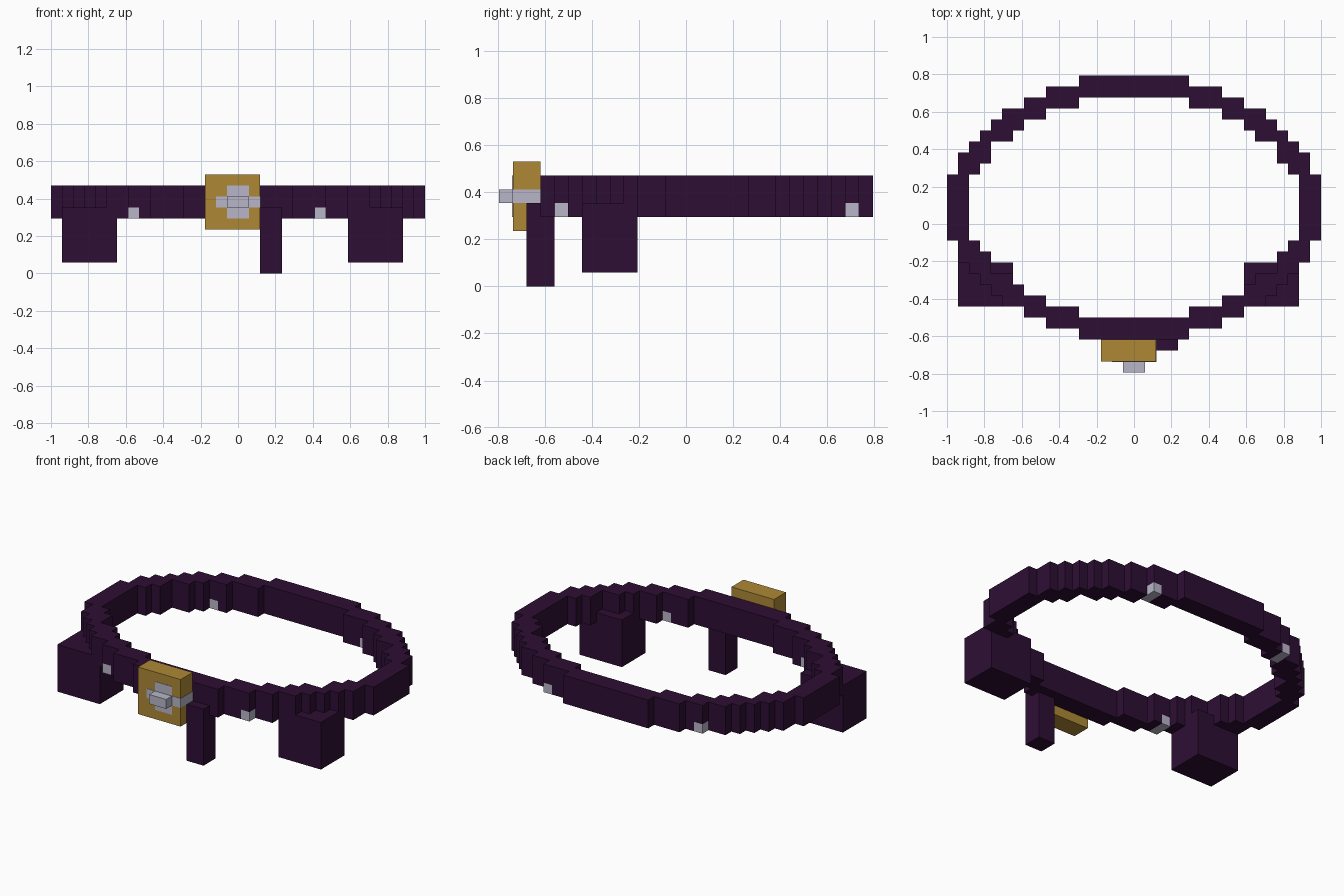
import bpy, bmesh
from mathutils import Vector

if "Cube" in bpy.data.objects:
    bpy.data.objects.remove(bpy.data.objects["Cube"])

U = 2 / 34                                   # one block
ORIGIN = Vector((-1, -13.5 * U, 0))          # corner of the block grid


def material(name, rgb):
    m = bpy.data.materials.new(name)
    m.diffuse_color = (*rgb, 1)
    m.use_nodes = True
    m.node_tree.nodes["Principled BSDF"].inputs["Base Color"].default_value = m.diffuse_color
    return m


PURPLE = material("dark purple leather", (0.027, 0.0045, 0.034))
GOLD = material("gold", (0.42, 0.25, 0.035))
SILVER = material("silver", (0.48, 0.47, 0.58))


def finish(name, bm, mat):
    bmesh.ops.recalc_face_normals(bm, faces=bm.faces)
    me = bpy.data.meshes.new(name)
    bm.to_mesh(me)
    bm.free()
    me.materials.append(mat)
    ob = bpy.data.objects.new(name, me)
    bpy.context.collection.objects.link(ob)


def box(name, mat, x, y, z):
    """Box from block-grid ranges."""
    bm = bmesh.new()
    bmesh.ops.create_cube(bm, size=1)
    for v in bm.verts:
        v.co = ORIGIN + U * Vector([r[0] if c < 0 else r[1] for c, r in zip(v.co, (x, y, z))])
    finish(name, bm, mat)


def blocks(name, mat, cells, solid):
    """Skin of a set of blocks; faces against solid neighbours are left out."""
    bm = bmesh.new()
    for c in cells:
        for axis in range(3):
            for side in (0, 1):
                n = list(c)
                n[axis] += 2 * side - 1
                if tuple(n) in solid:
                    continue
                b, d = (axis + 1) % 3, (axis + 2) % 3
                quad = []
                for p, q in ((0, 0), (1, 0), (1, 1), (0, 1)):
                    co = Vector(c)
                    co[axis] += side
                    co[b] += p
                    co[d] += q
                    quad.append(bm.verts.new(ORIGIN + co * U))
                if not side:
                    quad.reverse()
                bm.faces.new(quad)
    bmesh.ops.remove_doubles(bm, verts=bm.verts, dist=1e-4)
    bmesh.ops.dissolve_limit(bm, angle_limit=0.01, verts=bm.verts, edges=bm.edges)
    finish(name, bm, mat)


# Stepped oval belt: inner and outer radius for each column out from the centre
INNER = [10] * 5 + [9] * 3 + [8] * 2 + [7, 6, 6, 4, 3, 0, 0]
OUTER = [12] * 5 + [11] * 3 + [10] * 2 + [9, 9, 8, 7, 6, 5, 3]
solid, studs = set(), set()
for col, (lo, hi) in enumerate(zip(INNER, OUTER)):
    for i in (17 + col, 16 - col):
        for r in range(lo, hi):
            for j in (15 + r, 14 - r):
                for k in (5, 6, 7):
                    solid.add((i, j, k))
                    if k == 5 and i in (7, 24):
                        studs.add((i, j, k))
blocks("belt", PURPLE, solid - studs, solid)
blocks("belt_studs", SILVER, studs, solid)

# Side pouches and hanging strap
box("left_pouch", PURPLE, (1, 6), (6, 10), (1, 6))
box("right_pouch", PURPLE, (27, 32), (6, 10), (1, 6))
box("hanging_strap", PURPLE, (19, 21), (2, 4), (0, 6))

# Buckle with silver cross inlay and prong
E = 0.04
box("buckle", GOLD, (14, 19), (1, 3), (4, 9))
box("buckle_cross_bar", SILVER, (15, 19 + E), (1 - E, 3), (6, 7))
box("buckle_cross_upright", SILVER, (16, 18), (1 - E, 2), (5, 8))
box("buckle_prong", SILVER, (16, 18), (0, 1), (6, 7))
